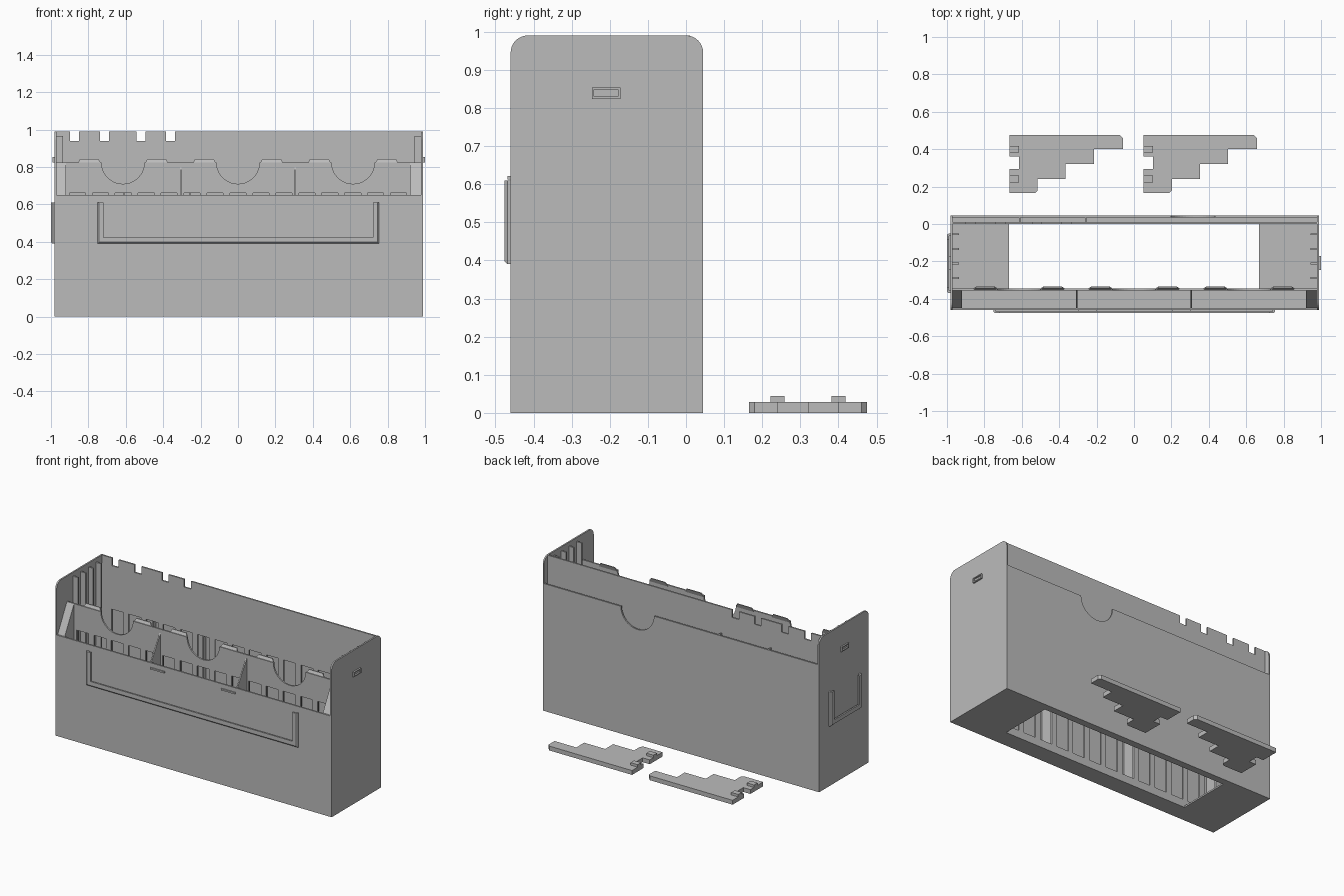
import bpy
from math import sin, cos, pi
from mathutils import Matrix

old = bpy.data.objects.get("Cube")
if old:
    bpy.data.objects.remove(old)

grey = bpy.data.materials.new("plain grey")
grey.use_nodes = True
grey.diffuse_color = (0.5, 0.5, 0.5, 1)
grey.node_tree.nodes["Principled BSDF"].inputs["Base Color"].default_value = grey.diffuse_color

# Drawing planes: local x, y, thickness -> world
PLANES = {
    "XY": Matrix.Identity(4),
    "XZ": Matrix(((1, 0, 0, 0), (0, 0, -1, 0), (0, 1, 0, 0), (0, 0, 0, 1))),
    "YZ": Matrix(((0, 0, 1, 0), (1, 0, 0, 0), (0, 1, 0, 0), (0, 0, 0, 1))),
}
CX = 0.0045                    # middle of the box
HALF, FRONT, BACK = 0.985, -0.46, 0.045
WALL, RIM, POCKET, TOP = 0.01, 0.65, 0.825, 0.99
DIVIDER = -0.345               # back face of the panel behind the front pockets


def plate(name, plane, lo, hi, outline, holes=()):
    """Flat plate with holes, drawn in a plane and spanning lo..hi across it."""
    curve = bpy.data.curves.new(name, "CURVE")
    curve.dimensions, curve.fill_mode = "2D", "BOTH"
    curve.extrude = (hi - lo) / 2
    for loop in [outline, *holes]:
        spline = curve.splines.new("POLY")
        spline.points.add(len(loop) - 1)
        for point, (a, b) in zip(spline.points, loop):
            point.co = (a, b, 0, 1)
        spline.use_cyclic_u = True
    temp = bpy.data.objects.new(name + "_outline", curve)
    bpy.context.collection.objects.link(temp)
    bpy.context.view_layer.update()
    mesh = bpy.data.meshes.new_from_object(temp.evaluated_get(bpy.context.evaluated_depsgraph_get()))
    bpy.data.objects.remove(temp)
    mesh.transform(Matrix.Translation((0, 0, (lo + hi) / 2 * (-1 if plane == "XZ" else 1))))
    mesh.transform(PLANES[plane])
    for face in mesh.polygons:
        face.use_smooth = False
    mesh.materials.clear()
    mesh.materials.append(grey)
    obj = bpy.data.objects.new(name, mesh)
    bpy.context.collection.objects.link(obj)
    return obj


def rect(a0, a1, b0, b1):
    return [(a0, b0), (a1, b0), (a1, b1), (a0, b1)]


def box(name, x0, x1, y0, y1, z0, z1):
    return plate(name, "XY", z0, z1, rect(x0, x1, y0, y1))


def arc(cx, cy, r, start, end, steps=20):
    return [(cx + r * cos(start + (end - start) * i / steps),
             cy + r * sin(start + (end - start) * i / steps)) for i in range(steps + 1)]


def scooped(centres, z, r):
    """Wall outline whose top edge has half-round finger scoops."""
    pts = [(CX - HALF + WALL, 0), (CX - HALF + WALL, z)]
    for c in centres:
        pts += arc(c, z, r, pi, 2 * pi)
    return pts + [(CX + HALF - WALL, z), (CX + HALF - WALL, 0)]


left, right = CX - HALF, CX + HALF

# Side walls with rounded top corners
r = 0.045
side = [(FRONT, 0), (BACK, 0)] + arc(BACK - r, TOP - r, r, 0, pi / 2, 8) \
    + arc(FRONT + r, TOP - r, r, pi / 2, pi, 8)
plate("right_side_wall", "YZ", left, left + WALL, side)
plate("left_side_wall", "YZ", right - WALL, right, side)

# Floor with the large opening, and front wall
plate("floor", "XY", 0, WALL, rect(left + WALL, right - WALL, FRONT + WALL, BACK - WALL),
      [rect(-0.667, 0.667, DIVIDER, 0)])
box("front_wall", left + WALL, right - WALL, FRONT, FRONT + WALL, 0, RIM)

# Pocket panel with scoops, and inner back wall with notches, both with a row of windows
pitch = 1.84 / 15
windows = [rect(c - 0.043, c + 0.043, 0.05, 0.66) for c in [(i - 7) * pitch for i in range(15)]]
plate("pocket_panel", "XZ", DIVIDER - WALL, DIVIDER,
      scooped((-0.615, 0, 0.615), POCKET, 0.115), windows)
notched = [(left + WALL, 0), (left + WALL, TOP)]
for c in (-0.875, -0.713, -0.518, -0.36):
    notched += [(c - 0.024, TOP), (c - 0.024, 0.94), (c + 0.024, 0.94), (c + 0.024, TOP)]
notched += [(right - WALL, TOP), (right - WALL, 0)]
plate("inner_back_wall", "XZ", 0, WALL, notched, windows)

# Outer back wall with one scoop, and the dividers of the narrow back pocket
plate("outer_back_wall", "XZ", BACK - WALL, BACK, scooped((0.315,), 0.82, 0.118))
for x in (-0.612, -0.258):
    box("back_pocket_divider", x - 0.004, x + 0.004, WALL, BACK - WALL, WALL, 0.82)


# Sloping fins and end wedges of the front pockets
def wedge(name, x0, x1, z):
    plate(name, "YZ", x0, x1, [(FRONT + WALL, WALL), (DIVIDER - WALL, WALL),
                               (DIVIDER - WALL, z), (FRONT + WALL, RIM)])


for x in (-0.307, 0.307):
    wedge("front_pocket_fin", x - 0.004, x + 0.004, 0.8)
wedge("right_end_wedge", left + WALL, -0.92, POCKET)
wedge("left_end_wedge", 0.92, right - WALL, POCKET)

# Leaning finger tabs beside each scoop
for c in (-0.615, 0, 0.615):
    for s in (-1, 1):
        m = c + s * 0.18
        tab = plate("finger_tab", "XZ", DIVIDER - WALL, DIVIDER + 0.01,
                    [(m - 0.065, 0.815), (m + 0.065, 0.815), (m + 0.05, 0.842), (m - 0.05, 0.842)])
        for v in tab.data.vertices:
            if v.co.z > 0.83 and v.co.y < DIVIDER:
                v.co.y = DIVIDER + 0.004
            elif v.co.z < 0.83 and v.co.y > DIVIDER:
                v.co.y = DIVIDER

# Guide ribs inside both sides
for y in (-0.055, -0.133, -0.211, -0.289):
    for x0, x1, name in ((left + WALL, left + 0.045, "right_guide_rib"),
                         (right - 0.045, right - WALL, "left_guide_rib")):
        box(name, x0, x1, y - 0.005, y + 0.005, WALL, 0.965)


# U-shaped card holders: a thin spacer and an overhanging lip
def u_shape(a0, a1, b0, b1, w):
    return [(a0, b1), (a0, b0), (a1, b0), (a1, b1), (a1 - w, b1),
            (a1 - w, b0 + w), (a0 + w, b0 + w), (a0 + w, b1)]


def holder(name, plane, a0, a1, base, out):
    mid, tip = base + out * 0.5, base + out
    plate(name + "_spacer", plane, min(base, mid), max(base, mid), u_shape(a0, a1, 0.39, 0.61, 0.015))
    lip = plate(name + "_lip", plane, min(mid, tip), max(mid, tip), u_shape(a0, a1, 0.39, 0.61, 0.034))
    axis, across = (1, 0) if plane == "XZ" else (0, 1)
    for v in lip.data.vertices:          # bevel the outer edge of the lip
        if abs(v.co[axis] - tip) < 1e-4:
            if v.co.z < 0.395:
                v.co.z += 0.008
            if abs(v.co[across] - a0) < 1e-3:
                v.co[across] += 0.008
            elif abs(v.co[across] - a1) < 1e-3:
                v.co[across] -= 0.008


holder("front_card_holder", "XZ", -0.752, 0.755, FRONT, -0.016)
holder("side_card_holder", "YZ", -0.37, -0.05, left, -0.0195)
for x in (-0.25, 0.255):
    box("card_catch", x - 0.05, x + 0.05, FRONT - 0.008, FRONT, 0.612, 0.622)

# Small framed slots on both sides
for name, x0, x1 in (("right_slot_frame", left - 0.01, left), ("left_slot_frame", right, right + 0.01)):
    plate(name, "YZ", x0, x1, rect(-0.247, -0.172, 0.823, 0.854), [rect(-0.241, -0.178, 0.83, 0.848)])

# Two loose stepped separators with raised pegs
stepped = [(0, 0.165), (0.135, 0.165), (0.15, 0.18), (0.15, 0.24), (0.3, 0.24), (0.3, 0.32),
           (0.45, 0.32), (0.45, 0.4), (0.605, 0.4), (0.605, 0.46), (0.59, 0.475), (0, 0.475),
           (0, 0.36), (0.05, 0.36), (0.05, 0.295), (0, 0.295)]
for x in (-0.665, 0.052):
    plate("stepped_separator", "XY", 0, 0.028, [(x + a, b) for a, b in stepped])
    for y in (0.24, 0.4):
        box("separator_peg", x, x + 0.05, y - 0.018, y + 0.018, 0.028, 0.044)
